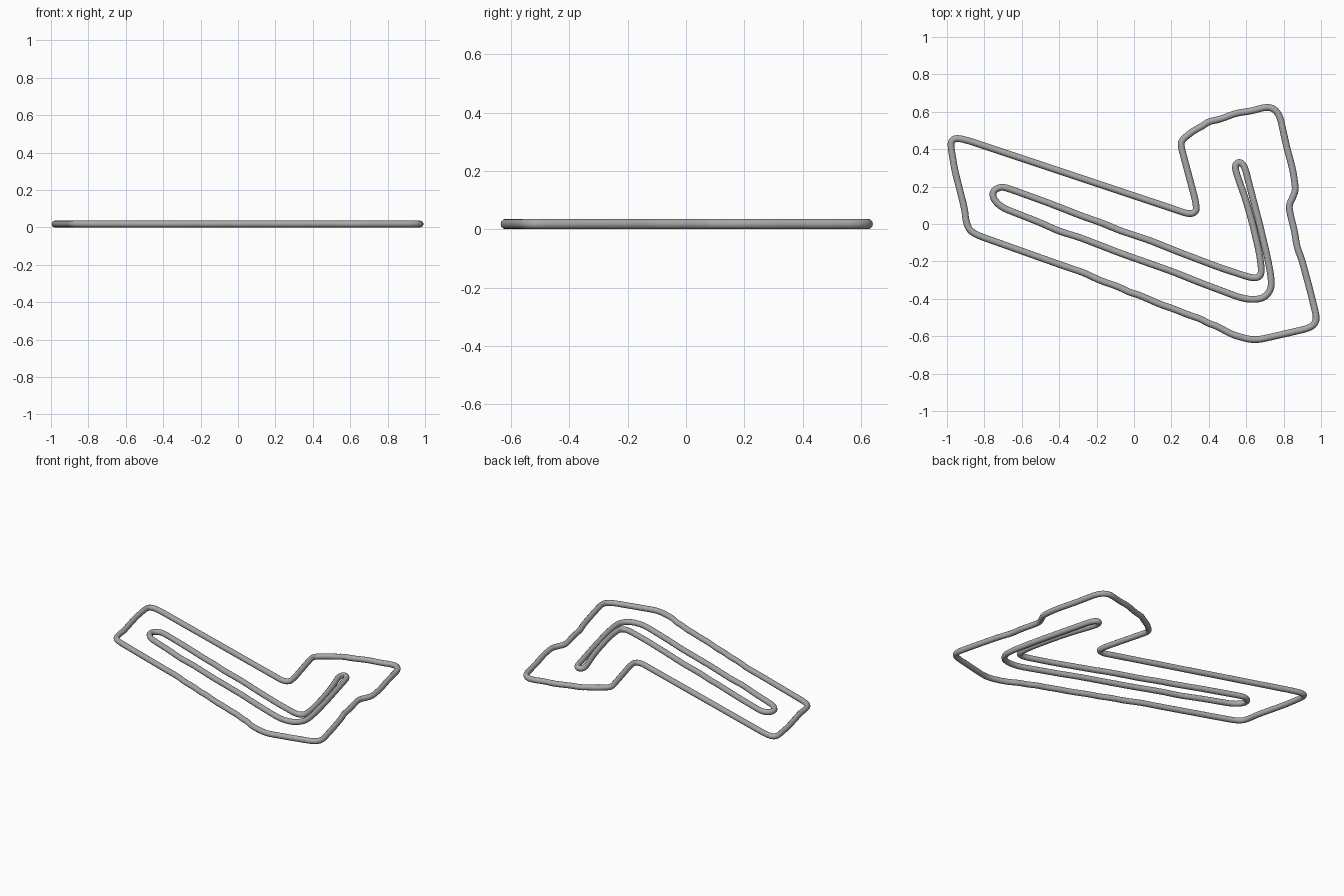
import bpy
from mathutils import Vector

RADIUS = 0.018

default_cube = bpy.data.objects.get("Cube")
if default_cube:
    bpy.data.objects.remove(default_cube, do_unlink=True)

# Single plain grey for the whole model
grey = bpy.data.materials.new("plain_grey")
grey.use_nodes = True
colour = (0.4, 0.4, 0.4, 1.0)
grey.diffuse_color = colour
grey.node_tree.nodes["Principled BSDF"].inputs["Base Color"].default_value = colour

# Centrelines of the circuit edges, in thousandths of a unit
OUTER = [
    (-980, 420), (-975, 447), (-948, 460), (-889, 447), (298, 51), (335, 67),
    (330, 120), (250, 420), (255, 447), (298, 484), (335, 508), (362, 521),
    (399, 548), (458, 559), (549, 594), (629, 604), (704, 626), (747, 618),
    (779, 580), (817, 409), (849, 291), (865, 184), (849, 142), (827, 99),
    (838, 40), (859, -40), (870, -120), (897, -190), (940, -350), (977, -500),
    (966, -537), (929, -559), (672, -618), (619, -618), (522, -591), (448, -548),
    (399, -532), (351, -505), (298, -489), (207, -452), (148, -433), (20, -377),
    (-23, -366), (-87, -334), (-183, -302), (-264, -262), (-397, -217),
    (-841, -59), (-884, -29), (-900, 24), (-905, 78), (-959, 291),
]
INNER = [
    (-756, 163), (-745, 184), (-707, 200), (-654, 184), (-451, 110), (-264, 37),
    (-178, 8), (-76, -35), (84, -88), (244, -152), (458, -233), (629, -289),
    (667, -286), (683, -259), (672, -163), (635, -3), (597, 131), (544, 281),
    (541, 318), (565, 334), (592, 307), (619, 201), (672, -3), (710, -163),
    (731, -270), (736, -334), (715, -377), (678, -401), (619, -404), (565, -393),
    (351, -313), (212, -257), (-76, -155), (-290, -72), (-397, -40), (-504, 8),
    (-707, 88), (-750, 131),
]


def round_corners(points, reach):
    """Cut every corner of a closed path, staying close to the corner."""
    result = []
    count = len(points)
    for i, corner in enumerate(points):
        for neighbour in (points[i - 1], points[(i + 1) % count]):
            edge = neighbour - corner
            distance = min(edge.length * 0.25, reach)
            result.append(corner + edge.normalized() * distance)
    return result


def make_tube(name, path):
    """Sweep a round section along a closed path lying on the ground."""
    points = [Vector((x, y, 0)) / 1000 for x, y in path]
    points = round_corners(points, 0.02)
    points = round_corners(points, 0.01)

    curve = bpy.data.curves.new(name, "CURVE")
    curve.dimensions = "3D"
    curve.bevel_depth = RADIUS
    curve.bevel_resolution = 4
    spline = curve.splines.new("POLY")
    spline.points.add(len(points) - 1)
    for target, point in zip(spline.points, points):
        target.co = (point.x, point.y, RADIUS, 1)
    spline.use_cyclic_u = True
    spline.use_smooth = True
    curve.materials.append(grey)

    tube = bpy.data.objects.new(name, curve)
    bpy.context.collection.objects.link(tube)

    # Turn the swept curve into a smooth mesh
    bpy.ops.object.select_all(action="DESELECT")
    tube.select_set(True)
    bpy.context.view_layer.objects.active = tube
    bpy.ops.object.convert(target="MESH")
    bpy.ops.object.shade_smooth()
    return tube


# Two closed loops: outer edge and inner edge of the circuit
make_tube("outer_edge", OUTER)
make_tube("inner_edge", INNER)
